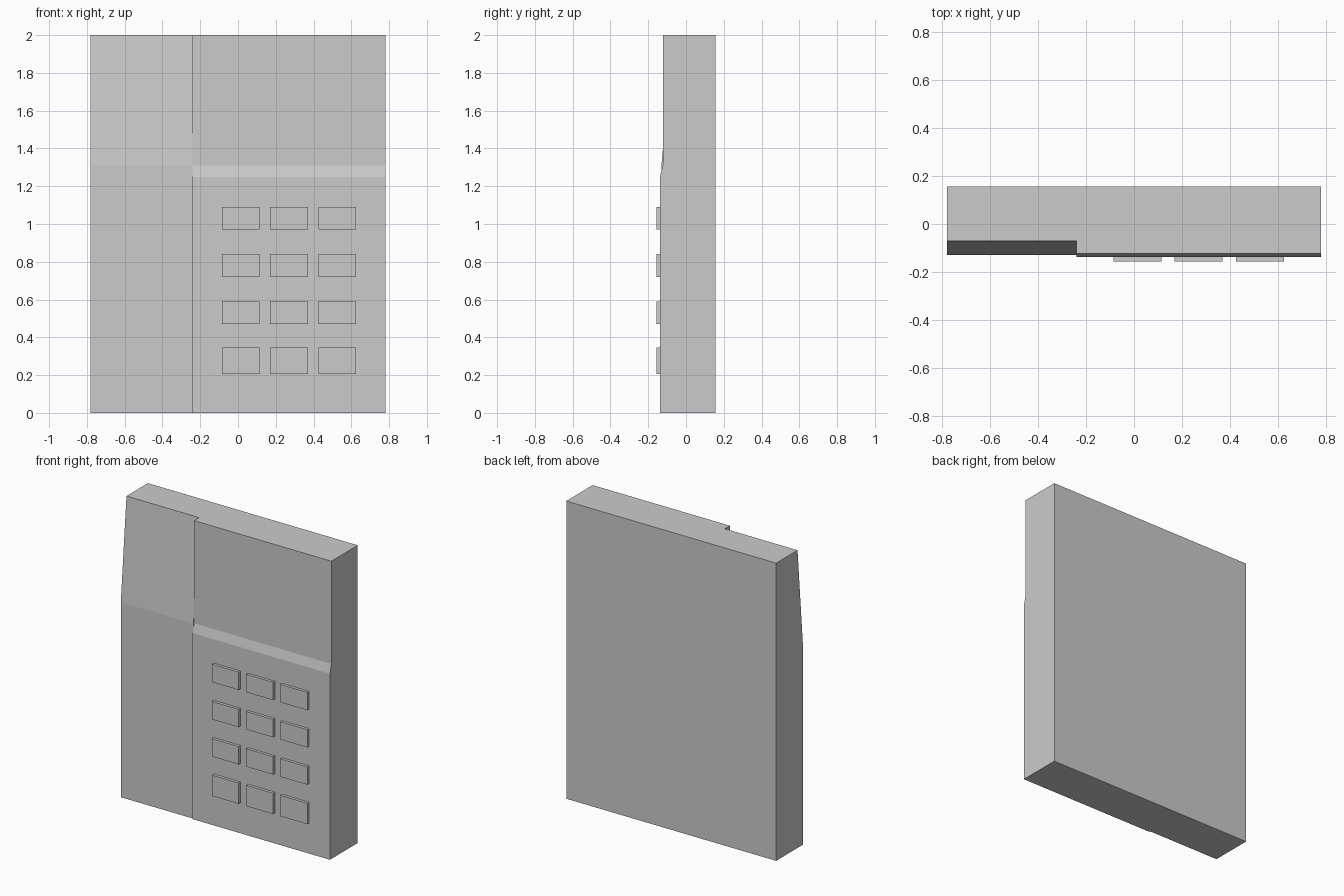
import bpy, bmesh

if "Cube" in bpy.data.objects:
    bpy.data.objects.remove(bpy.data.objects["Cube"])

W = 0.78        # half width
SPLIT = -0.24   # seam between handset and keypad side
BACK = 0.157    # rear plane
SEAT = 0.03     # depth of the recess behind the handset


def prism(name, profile, x0, x1):
    """Extrude a (y, z) side profile along x."""
    bm = bmesh.new()
    face = bm.faces.new([bm.verts.new((x0, y, z)) for y, z in profile])
    ext = bmesh.ops.extrude_face_region(bm, geom=[face])
    moved = [g for g in ext["geom"] if isinstance(g, bmesh.types.BMVert)]
    bmesh.ops.translate(bm, verts=moved, vec=(x1 - x0, 0, 0))
    bmesh.ops.recalc_face_normals(bm, faces=bm.faces)
    mesh = bpy.data.meshes.new(name)
    bm.to_mesh(mesh)
    bm.free()
    obj = bpy.data.objects.new(name, mesh)
    bpy.context.collection.objects.link(obj)
    return obj


def box(name, x0, x1, y0, y1, z0, z1):
    return prism(name, [(y0, z0), (y1, z0), (y1, z1), (y0, z1)], x0, x1)


# Housing: keypad face steps back above a small slanted ledge
housing = prism("housing", [(BACK, 0), (BACK, 2), (-0.123, 2), (-0.123, 1.31),
                            (-0.138, 1.25), (-0.138, 0)], -W, W)

# Recess on the left that receives the handset
cutter = box("handset_recess_cutter", -1, SPLIT, -0.5, SEAT, -0.5, 2.5)
cutter.hide_render = True
cutter.hide_set(True)
cut = housing.modifiers.new("handset_recess", 'BOOLEAN')
cut.operation = 'DIFFERENCE'
cut.solver = 'EXACT'
cut.object = cutter

# Handset: straight lower part, upper part leaning back
prism("handset", [(SEAT, 0), (SEAT, 2), (-0.07, 2), (-0.13, 1.31), (-0.13, 0)],
      -W, SPLIT)

# Keys: three columns, four rows, the bottom row slightly taller
for row, (z0, z1) in enumerate([(0.97, 1.09), (0.72, 0.84), (0.47, 0.59), (0.205, 0.345)]):
    for col in range(3):
        x0 = -0.085 + col * 0.255
        box(f"key_{row + 1}_{col + 1}", x0, x0 + 0.2, -0.157, -0.136, z0, z1)
